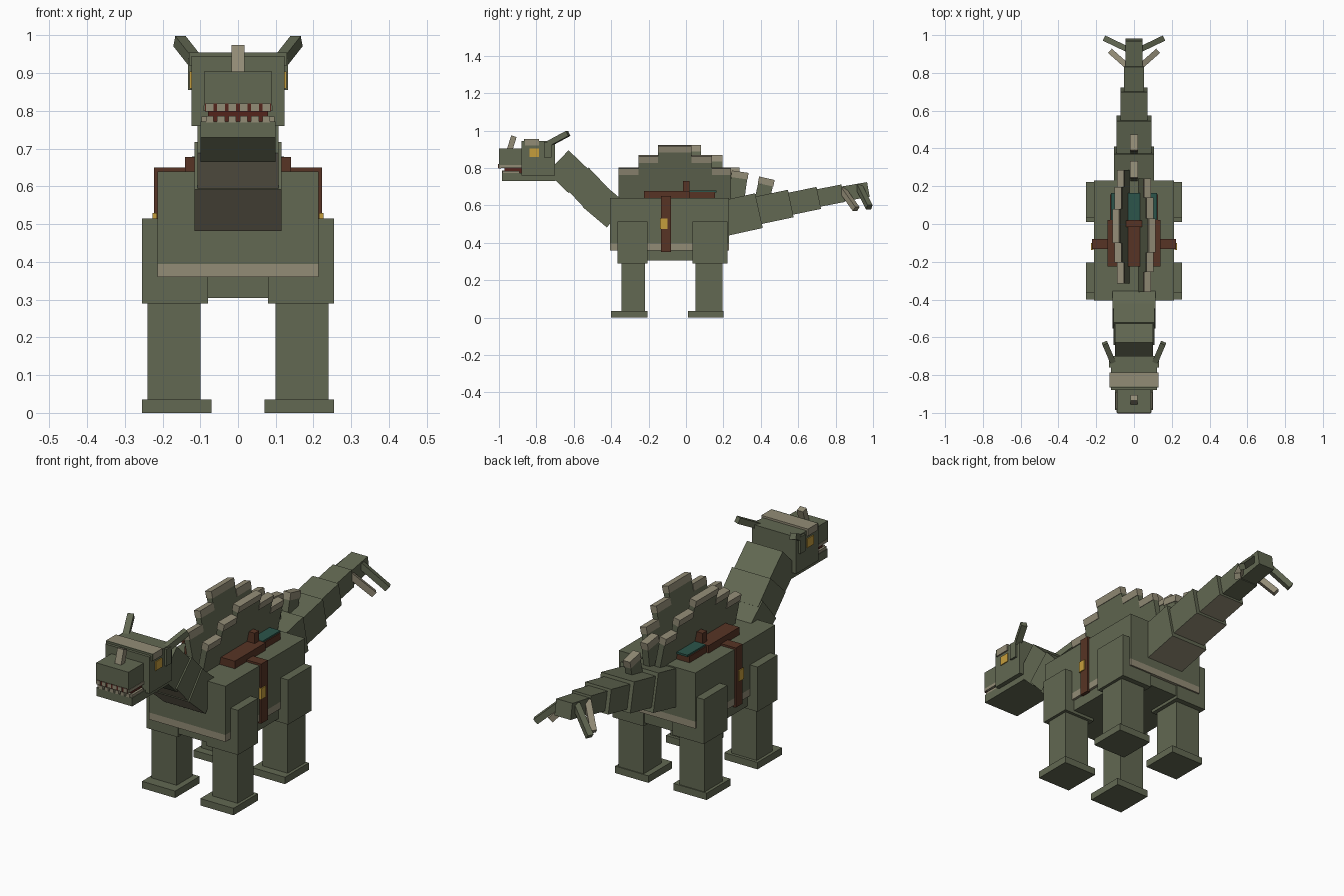
import bpy, bmesh, math
from mathutils import Vector, Matrix

if "Cube" in bpy.data.objects:
    bpy.data.objects.remove(bpy.data.objects["Cube"])


def material(name, rgb):
    m = bpy.data.materials.new(name)
    m.diffuse_color = (*rgb, 1)
    m.use_nodes = True
    m.node_tree.nodes["Principled BSDF"].inputs["Base Color"].default_value = m.diffuse_color
    return m


GREEN = material("moss_green", (0.122, 0.138, 0.084))
PALE = material("pale_tan", (0.29, 0.262, 0.182))
BROWN = material("leather_brown", (0.095, 0.034, 0.018))
TEAL = material("teal_cloth", (0.025, 0.089, 0.069))
GOLD = material("gold", (0.56, 0.34, 0.045))
RED = material("mouth_red", (0.09, 0.018, 0.012))


def make(name, size, matrix, mat, under=None):
    """Box of given size placed by matrix; under colours its local -Z face."""
    bm = bmesh.new()
    bmesh.ops.create_cube(bm, size=1, matrix=matrix @ Matrix.Diagonal((*size, 1)))
    down = -(matrix.to_3x3() @ Vector((0, 0, 1)))
    bm.normal_update()
    for f in bm.faces:
        f.material_index = int(under is not None and f.normal.dot(down) > 0.9)
    me = bpy.data.meshes.new(name)
    bm.to_mesh(me)
    bm.free()
    me.materials.append(mat)
    if under:
        me.materials.append(under)
    ob = bpy.data.objects.new(name, me)
    bpy.context.collection.objects.link(ob)
    return ob


def box(name, x, y, z, mat):
    c = Vector([(a + b) / 2 for a, b in (x, y, z)])
    return make(name, [b - a for a, b in (x, y, z)], Matrix.Translation(c), mat)


def wide(name, hw, y, z, mat):
    return box(name, (-hw, hw), y, z, mat)


def pair(name, x, y, z, mat):
    box(name + "_right", x, y, z, mat)
    box(name + "_left", (-x[1], -x[0]), y, z, mat)


def beam(name, a, b, width, height, mat, under=None):
    """Box running from a to b, its local Z kept as upright as possible."""
    a, b = Vector(a), Vector(b)
    d = (b - a).normalized()
    side = d.cross(Vector((0, 0, 1))).normalized()
    rot = Matrix((side, d, side.cross(d))).transposed().to_4x4()
    return make(name, (width, (b - a).length, height),
                Matrix.Translation((a + b) / 2) @ rot, mat, under)


def beam_pair(name, a, b, width, height, mat):
    for s, tag in ((1, "_right"), (-1, "_left")):
        beam(name + tag, (s * a[0], a[1], a[2]), (s * b[0], b[1], b[2]), width, height, mat)


# Body with pale belly band
wide("body", 0.213, (-0.405, 0.23), (0.395, 0.64), GREEN)
wide("belly_band", 0.213, (-0.405, 0.23), (0.36, 0.395), PALE)
wide("belly", 0.2, (-0.36, 0.215), (0.305, 0.36), GREEN)

# Legs
for tag, thigh, shin, foot in (
        ("front", (-0.365, -0.205), (-0.345, -0.22), (-0.40, -0.205)),
        ("back", (0.035, 0.222), (0.052, 0.195), (0.01, 0.20))):
    pair(tag + "_thigh", (0.08, 0.255), thigh, (0.29, 0.515), GREEN)
    pair(tag + "_shin", (0.10, 0.24), shin, (0.03, 0.29), GREEN)
    pair(tag + "_foot", (0.07, 0.255), foot, (0, 0.035), GREEN)

# Neck
for i, (a, b, h, w, u) in enumerate((
        ((-0.37, 0.545), (-0.50, 0.655), 0.165, 0.23, PALE),
        ((-0.48, 0.64), (-0.58, 0.745), 0.165, 0.215, PALE),
        ((-0.57, 0.725), (-0.685, 0.835), 0.165, 0.20, None))):
    beam(f"neck_{i + 1}", (0, *a), (0, *b), w, h, GREEN, u)

# Tail
for i, (a, b, h, w, u) in enumerate((
        ((0.20, 0.53), (0.39, 0.572), 0.19, 0.21, PALE),
        ((0.38, 0.572), (0.56, 0.61), 0.15, 0.185, PALE),
        ((0.55, 0.607), (0.71, 0.64), 0.12, 0.145, PALE),
        ((0.69, 0.636), (0.84, 0.665), 0.095, 0.105, None),
        ((0.83, 0.66), (0.975, 0.685), 0.08, 0.09, None))):
    beam(f"tail_{i + 1}", (0, *a), (0, *b), w, h, GREEN, u)

# Tail tip spikes
beam_pair("tail_spike_inner", (0.035, 0.835, 0.685), (0.12, 0.91, 0.58), 0.03, 0.03, PALE)
beam_pair("tail_spike_outer", (0.035, 0.925, 0.70), (0.15, 0.98, 0.59), 0.03, 0.03, GREEN)

# Ridge spikes on the tail root
beam("ridge_spike_1", (0, 0.265, 0.60), (0, 0.285, 0.745), 0.035, 0.085, GREEN)
beam("ridge_spike_1_cap", (0, 0.285, 0.745), (0, 0.29, 0.78), 0.04, 0.09, PALE)
beam("ridge_spike_2", (0, 0.405, 0.62), (0, 0.425, 0.71), 0.035, 0.08, GREEN)
beam("ridge_spike_2_cap", (0, 0.425, 0.71), (0, 0.433, 0.745), 0.04, 0.085, PALE)

# Twin stepped back sails, leaning outwards
LEAN = 0.2
TOPS = (0.80, 0.865, 0.92, 0.865, 0.80)
for s, tag, edges in (
        (1, "right", (-0.36, -0.255, -0.15, 0.03, 0.14, 0.24)),
        (-1, "left", (-0.315, -0.205, -0.10, 0.08, 0.195, 0.285))):
    tilt = Matrix.Translation((s * 0.035, 0, 0.62)) @ Matrix.Rotation(s * LEAN, 4, 'Y')
    for i, top in enumerate(TOPS):
        y0, y1 = edges[i], edges[i + 1]
        h = (top - 0.62) / math.cos(LEAN)
        for part, z0, z1, w, m in (("plate", -0.02, h - 0.035, 0.03, GREEN),
                                   ("cap", h - 0.035, h, 0.036, PALE)):
            place = tilt @ Matrix.Translation((0, (y0 + y1) / 2, (z0 + z1) / 2))
            make(f"sail_{part}_{tag}_{i + 1}", (w, y1 - y0, z1 - z0), place, m)

# Saddle, blanket, straps and buckles
wide("saddle", 0.14, (-0.225, 0.02), (0.635, 0.678), BROWN)
wide("saddle_back", 0.128, (0.02, 0.155), (0.635, 0.672), BROWN)
wide("saddle_blanket", 0.122, (0.02, 0.163), (0.67, 0.68), TEAL)
wide("saddle_handle", 0.105, (-0.017, 0.018), (0.675, 0.73), BROWN)
wide("strap_top", 0.222, (-0.133, -0.08), (0.63, 0.65), BROWN)
pair("strap", (0.205, 0.222), (-0.133, -0.08), (0.35, 0.65), BROWN)
pair("buckle", (0.215, 0.227), (-0.138, -0.10), (0.475, 0.53), GOLD)

# Head
wide("skull", 0.123, (-0.88, -0.70), (0.76, 0.945), GREEN)
wide("brow", 0.13, (-0.86, -0.785), (0.92, 0.955), PALE)
wide("brow_front", 0.13, (-0.866, -0.86), (0.92, 0.955), GREEN)
wide("snout", 0.09, (-1.0, -0.87), (0.80, 0.905), GREEN)
wide("jaw", 0.10, (-0.985, -0.70), (0.73, 0.772), GREEN)
wide("mouth", 0.08, (-0.97, -0.80), (0.765, 0.81), RED)
pair("eye", (0.12, 0.128), (-0.836, -0.785), (0.86, 0.905), GOLD)
pair("cheek", (0.115, 0.133), (-0.76, -0.72), (0.855, 0.94), GREEN)

# Teeth
wide("gums", 0.088, (-1.002, -0.99), (0.798, 0.82), RED)
for i in range(6):
    x = -0.075 + i * 0.03
    box(f"upper_tooth_{i + 1}", (x - 0.01, x + 0.01), (-1.004, -0.985), (0.80, 0.82), PALE)
    box(f"lower_tooth_{i + 1}", (x - 0.01, x + 0.01), (-0.985, -0.97), (0.77, 0.787), PALE)
pair("upper_side_teeth", (0.08, 0.092), (-0.998, -0.88), (0.80, 0.815), PALE)
pair("lower_side_teeth", (0.085, 0.097), (-0.98, -0.89), (0.77, 0.785), PALE)

# Horns
beam("nose_horn", (0, -0.945, 0.89), (0, -0.92, 0.97), 0.035, 0.03, PALE)
beam_pair("horn", (0.10, -0.76, 0.915), (0.155, -0.63, 0.985), 0.03, 0.03, GREEN)
